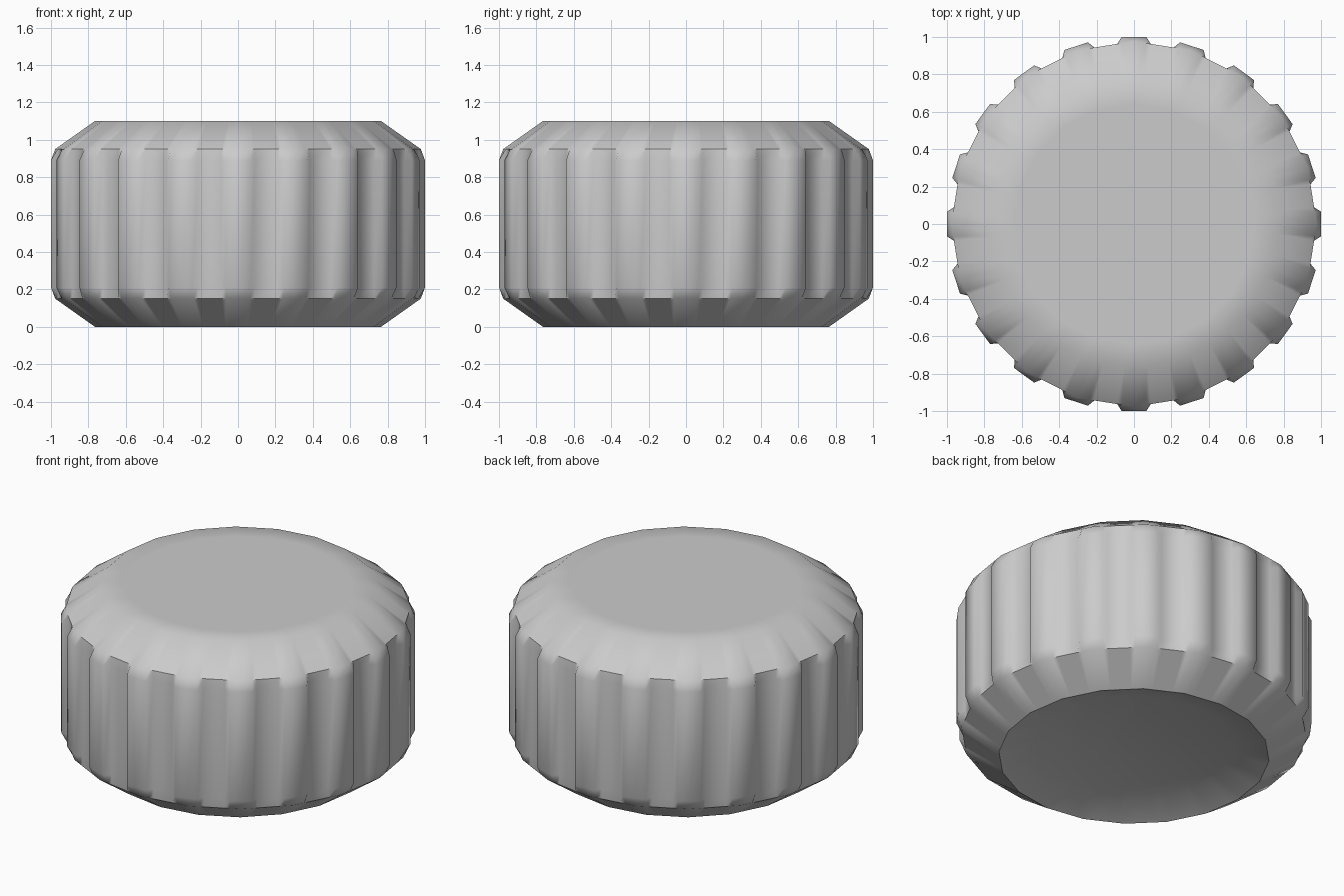
import bpy, bmesh, math

if "Cube" in bpy.data.objects:
    bpy.data.objects.remove(bpy.data.objects["Cube"])

N = 20                                  # ribs around the cap
OFFS = (-5.3, -3.8, 0.0, 3.8, 5.3)      # angles across one rib, degrees


def poly_r(r, off):
    """Radius on a 20-sided polygon whose corners sit at the rib centres."""
    return r * math.cos(math.radians(9)) / math.cos(math.radians(9 - abs(off)))


def ring(bm, r, z, rib=False):
    verts = []
    for i in range(N):
        for off in OFFS:
            a = math.radians(i * 360 / N + off)
            rr = poly_r(r, off)
            if rib and abs(off) < 4:    # raised rib face, flat across
                rr = 1.0 / max(math.cos(math.radians(off)), 0.998)
            verts.append(bm.verts.new((rr * math.cos(a), rr * math.sin(a), z)))
    return verts


# Profile: recessed underside, rim, shoulder, ribbed wall, shoulder, flat top
profile = [(0.56, 0.072, False), (0.765, 0.0, False), (0.977, 0.15, False),
           (0.977, 0.21, True), (0.977, 0.89, True), (0.977, 0.95, False),
           (0.765, 1.1, False), (0.64, 1.1, False)]

bm = bmesh.new()
rings = [ring(bm, *p) for p in profile]
for lo, hi in zip(rings, rings[1:]):
    n = len(lo)
    for i in range(n):
        j = (i + 1) % n
        bm.faces.new((lo[i], lo[j], hi[j], hi[i]))
bm.faces.new(rings[0][::-1])
bm.faces.new(rings[-1])
bmesh.ops.recalc_face_normals(bm, faces=bm.faces[:])

mesh = bpy.data.meshes.new("ribbed_cap")
bm.to_mesh(mesh)
bm.free()
cap = bpy.data.objects.new("ribbed_cap", mesh)
bpy.context.collection.objects.link(cap)

# Smooth shoulders, crisp rib edges
bpy.context.view_layer.objects.active = cap
cap.select_set(True)
bpy.ops.object.shade_smooth_by_angle(angle=math.radians(40))
